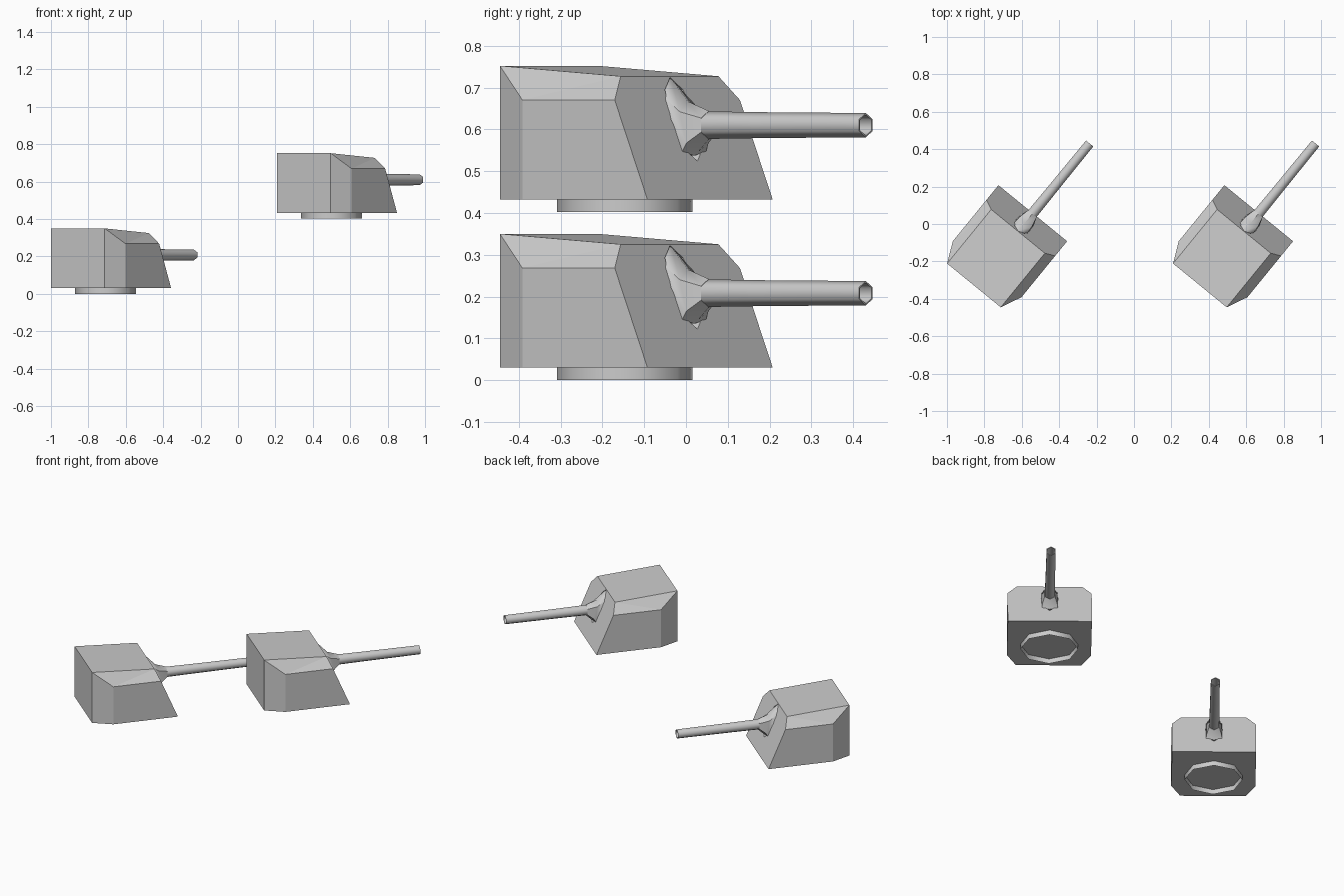
import bpy, bmesh, math
from mathutils import Matrix

if "Cube" in bpy.data.objects:
    bpy.data.objects.remove(bpy.data.objects["Cube"])

HEADING = math.atan2(0.775, 0.632) - math.pi / 2   # local +y is the gun direction
PLACES = {"lower": (-0.708, -0.147, 0.0), "upper": (0.500, -0.147, 0.402)}


def finish(name, bm, smooth=None):
    bmesh.ops.recalc_face_normals(bm, faces=bm.faces)
    me = bpy.data.meshes.new(name)
    bm.to_mesh(me)
    bm.free()
    ob = bpy.data.objects.new(name, me)
    bpy.context.collection.objects.link(ob)
    if smooth:
        bpy.ops.object.select_all(action='DESELECT')
        bpy.context.view_layer.objects.active = ob
        ob.select_set(True)
        bpy.ops.object.shade_smooth_by_angle(angle=math.radians(smooth))
    return ob


def loft(name, rings, caps=(True, True), smooth=None):
    """Skin a list of equal-length point rings."""
    bm = bmesh.new()
    vs = [[bm.verts.new(p) for p in r] for r in rings]
    n = len(vs[0])
    for a, b in zip(vs, vs[1:]):
        for i in range(n):
            j = (i + 1) % n
            bm.faces.new((a[i], a[j], b[j], b[i]))
    if caps[0]:
        bm.faces.new(vs[0])
    if caps[1]:
        bm.faces.new(vs[-1])
    return finish(name, bm, smooth)


def hex_ring(y, r, z=0.208):
    return [(r * math.sin(k * math.pi / 3), y, z + r * math.cos(k * math.pi / 3)) for k in range(6)]


def shield_ring(w, pts):
    """Symmetric six-point section from (y, z) of top, upper, lower, bottom."""
    t, u, l, b = pts
    return [(0, *t), (w, *u), (w, *l), (0, *b), (-w, *l), (-w, *u)]


def build_hull(name):
    # right-hand half outline: back, rear side, front side
    W, B = 0.237, 0.185
    bm = bmesh.new()

    def pair(x, y, z):
        return bm.verts.new((x, y, z)), bm.verts.new((-x, y, z))
    bb, bs, bf = pair(B, -0.234, 0.03), pair(W, -0.122, 0.03), pair(W, 0.264, 0.03)
    tb, ts, tf = pair(B, -0.234, 0.35), pair(W, -0.122, 0.268), pair(W, 0.163, 0.268)
    rf = pair(B, 0.139, 0.325)
    for s in (0, 1):
        bm.faces.new((bb[s], bs[s], ts[s], tb[s]))     # rear corner
        bm.faces.new((bs[s], bf[s], tf[s], ts[s]))     # side
        bm.faces.new((ts[s], tf[s], rf[s]))            # roof bevel
        bm.faces.new((ts[s], rf[s], tb[s]))
    bm.faces.new((bb[0], bb[1], tb[1], tb[0]))         # back
    bm.faces.new((tb[0], tb[1], rf[1], rf[0]))         # roof
    bm.faces.new((bf[0], tf[0], rf[0], rf[1], tf[1], bf[1]))   # front
    bm.faces.new((bb[0], bs[0], bf[0], bf[1], bs[1], bb[1]))   # floor
    return finish(name, bm)


def build_turret(tag, place):
    hull = build_hull(tag + "_turret_hull")

    # gun slot cut in the sloping front
    def slot(y):
        return [(0.048 * math.sin(k * math.pi / 4), y, 0.222 + 0.1 * math.cos(k * math.pi / 4)) for k in range(8)]
    cutter = loft(tag + "_slot_cutter", [slot(0.1), slot(0.35)])
    cutter.hide_render = True
    cutter.hide_viewport = True
    mod = hull.modifiers.new("gun_slot", 'BOOLEAN')
    mod.operation = 'DIFFERENCE'
    mod.solver = 'EXACT'
    mod.object = cutter

    # flared gun shield
    shield = loft(tag + "_gun_shield", [
        shield_ring(0.040, [(0.105, 0.318), (0.115, 0.27), (0.16, 0.145), (0.165, 0.135)]),
        shield_ring(0.045, [(0.145, 0.318), (0.165, 0.270), (0.215, 0.145), (0.215, 0.135)]),
        shield_ring(0.042, [(0.195, 0.265), (0.205, 0.240), (0.225, 0.165), (0.228, 0.145)]),
        hex_ring(0.260, 0.034)], smooth=50)

    # hollow hexagonal barrel
    barrel = loft(tag + "_barrel", [
        hex_ring(0.22, 0.033), hex_ring(0.255, 0.033), hex_ring(0.42, 0.031),
        hex_ring(0.745, 0.029), hex_ring(0.745, 0.025), hex_ring(0.66, 0.025)], smooth=65)

    # open turntable ring
    def circle(z):
        return [(0.163 * math.cos(k * math.pi / 4), 0.163 * math.sin(k * math.pi / 4), z) for k in range(8)]
    ring = loft(tag + "_turntable_ring", [circle(0), circle(0.03)], caps=(False, False), smooth=50)

    m = Matrix.Translation(place) @ Matrix.Rotation(HEADING, 4, 'Z')
    for ob in (hull, cutter, shield, barrel, ring):
        ob.matrix_world = m


for tag, place in PLACES.items():
    build_turret(tag, place)
